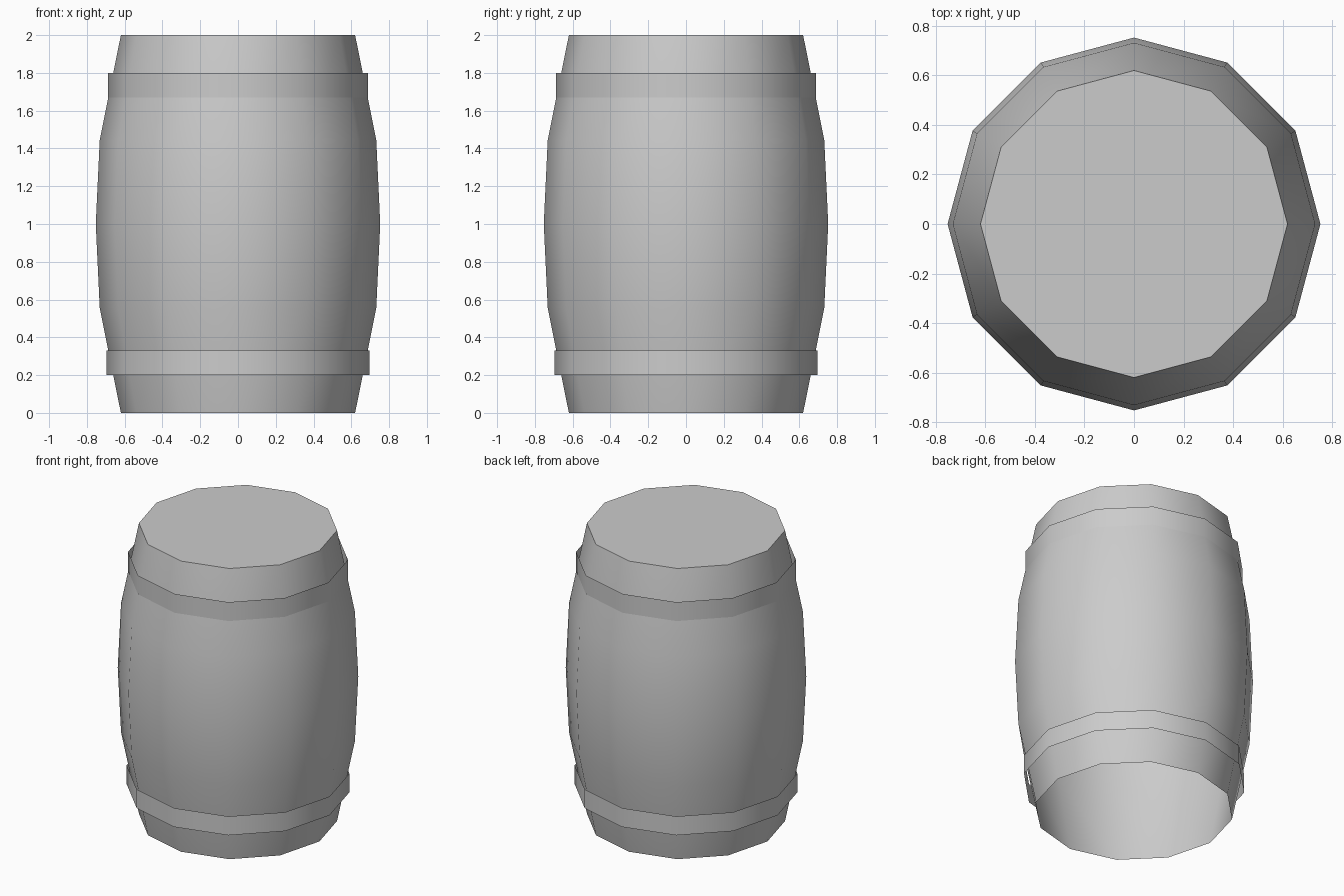
import bpy, bmesh, math

if "Cube" in bpy.data.objects:
    bpy.data.objects.remove(bpy.data.objects["Cube"])

SIDES = 12

def lathe(name, profile, cap_top=False):
    """Revolve (radius, z) points into an open 12-sided shell."""
    bm = bmesh.new()
    rings = []
    for r, z in profile:
        rings.append([bm.verts.new((r * math.cos(2 * math.pi * i / SIDES),
                                    r * math.sin(2 * math.pi * i / SIDES), z))
                      for i in range(SIDES)])
    for lo, hi in zip(rings, rings[1:]):
        for i in range(SIDES):
            j = (i + 1) % SIDES
            bm.faces.new((lo[i], lo[j], hi[j], hi[i]))
    if cap_top:
        bm.faces.new(rings[-1])
    mesh = bpy.data.meshes.new(name)
    bm.to_mesh(mesh)
    bm.free()
    ob = bpy.data.objects.new(name, mesh)
    bpy.context.collection.objects.link(ob)
    bpy.ops.object.select_all(action='DESELECT')
    ob.select_set(True)
    bpy.context.view_layer.objects.active = ob
    bpy.ops.object.shade_smooth_by_angle(angle=math.radians(40))
    return ob

# Bulging barrel with closed lid and open underside
lathe("barrel_body", [(0.62, 0), (0.732, 0.555), (0.753, 1.0),
                      (0.732, 1.445), (0.62, 2.0)], cap_top=True)

# Thin open hoops
lathe("lower_hoop", [(0.697, 0.20), (0.697, 0.33)])
lathe("upper_hoop", [(0.688, 1.67), (0.688, 1.80)])
